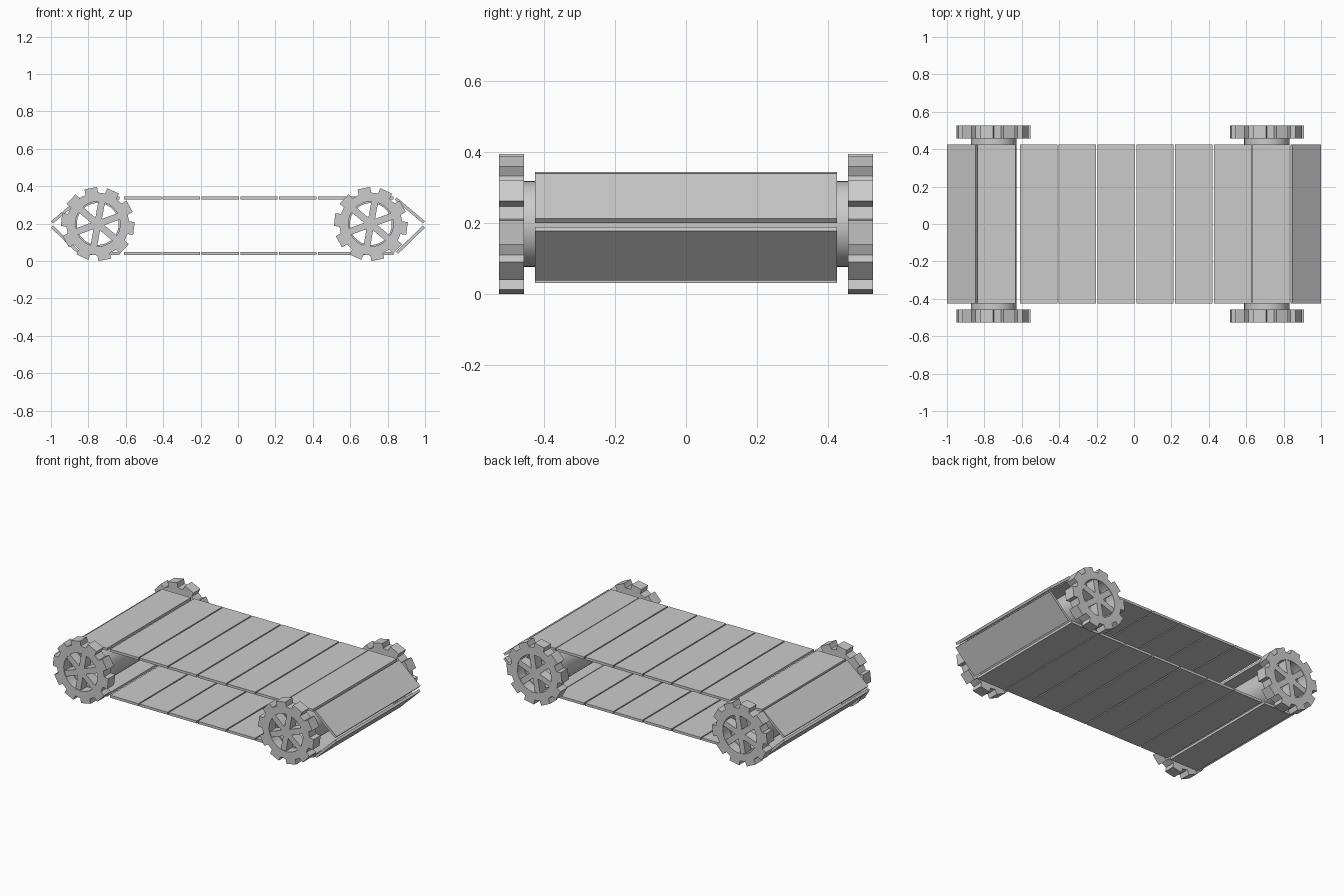
import bpy, bmesh, math
from mathutils import Vector, Matrix

if "Cube" in bpy.data.objects:
    bpy.data.objects.remove(bpy.data.objects["Cube"])

WHEEL_X = (-0.75, 0.71)
WHEEL_Z = 0.198
R_TIP, R_ROOT, R_IN = 0.198, 0.168, 0.12
HALF_W = 0.426          # half width of the track plates


def finish(bm, name, smooth=False):
    bmesh.ops.recalc_face_normals(bm, faces=bm.faces)
    me = bpy.data.meshes.new(name)
    bm.to_mesh(me)
    bm.free()
    ob = bpy.data.objects.new(name, me)
    bpy.context.collection.objects.link(ob)
    if smooth:
        bpy.context.view_layer.objects.active = ob
        ob.select_set(True)
        bpy.ops.object.shade_smooth_by_angle(angle=math.radians(30))
        ob.select_set(False)
    return ob


def add_box(bm, size, matrix):
    bmesh.ops.create_cube(bm, size=1, matrix=matrix @ Matrix.Diagonal((*size, 1)))


def add_ring(bm, outer, inner, cx, cz, y0, y1):
    """Closed ring along y between two matching (x, z) outlines."""
    loops = [[bm.verts.new((cx + x, y, cz + z)) for x, z in pts]
             for pts, y in ((outer, y0), (outer, y1), (inner, y1), (inner, y0))]
    n = len(outer)
    for a in range(4):
        p, q = loops[a], loops[(a + 1) % 4]
        for i in range(n):
            j = (i + 1) % n
            bm.faces.new((p[i], p[j], q[j], q[i]))


def polar(r, deg):
    a = math.radians(deg)
    return (r * math.cos(a), r * math.sin(a))


# Toothed wheels with spokes
def wheel(cx, y0, y1, name):
    outer, inner = [], []
    for i in range(10):
        a = -7 + 36 * i
        for r, d in ((R_ROOT, -11.7), (R_TIP, -10), (R_TIP, 10), (R_ROOT, 11.7)):
            outer.append(polar(r, a + d))
        for d in (-13.5, -4.5, 4.5, 13.5):
            inner.append(polar(R_IN, a + d))
    bm = bmesh.new()
    add_ring(bm, outer, inner, cx, WHEEL_Z, y0, y1)
    for deg in (80, 20, 140):
        m = (Matrix.Translation((cx, (y0 + y1) / 2, WHEEL_Z))
             @ Matrix.Rotation(-math.radians(deg), 4, 'Y'))
        add_box(bm, (2 * R_IN + 0.02, y1 - y0 - 0.008, 0.036), m)
    finish(bm, name)


# Hollow drum joining each pair of wheels
def drum(cx, name):
    bm = bmesh.new()
    angles = [i * 360 / 40 for i in range(40)]
    add_ring(bm, [polar(0.121, a) for a in angles], [polar(0.112, a) for a in angles],
             cx, WHEEL_Z, -0.462, 0.462)
    finish(bm, name, smooth=True)


# Flat track plate between two (x, z) points
def plate(p, q, name, t=0.016):
    a, b = Vector((p[0], 0, p[1])), Vector((q[0], 0, q[1]))
    d = b - a
    m = (Matrix.Translation((a + b) / 2)
         @ Matrix.Rotation(-math.atan2(d.z, d.x), 4, 'Y'))
    bm = bmesh.new()
    add_box(bm, (d.length, 2 * HALF_W, t), m)
    finish(bm, name)


for cx, end in zip(WHEEL_X, ("left", "right")):
    drum(cx, end + "_drum")
    wheel(cx, -0.527, -0.457, end + "_front_wheel")
    wheel(cx, 0.457, 0.527, end + "_back_wheel")

# Upper and lower runs of plates
spans = [(-0.838, -0.633)]
spans += [(-0.61 + 0.2075 * k, -0.41 + 0.2075 * k) for k in range(6)]
spans += [(0.632, 0.832)]
for z, run in ((0.336, "upper"), (0.040, "lower")):
    for i, (x0, x1) in enumerate(spans):
        plate((x0, z), (x1, z), f"{run}_plate_{i + 1}")

# Slanted plates closing the loop at both ends
for s, end in ((-1, "left"), (1, "right")):
    plate((s * 0.843, 0.334), (s * 0.994, 0.207), end + "_upper_slant_plate")
    plate((s * 0.850, 0.044), (s * 0.994, 0.184), end + "_lower_slant_plate")
